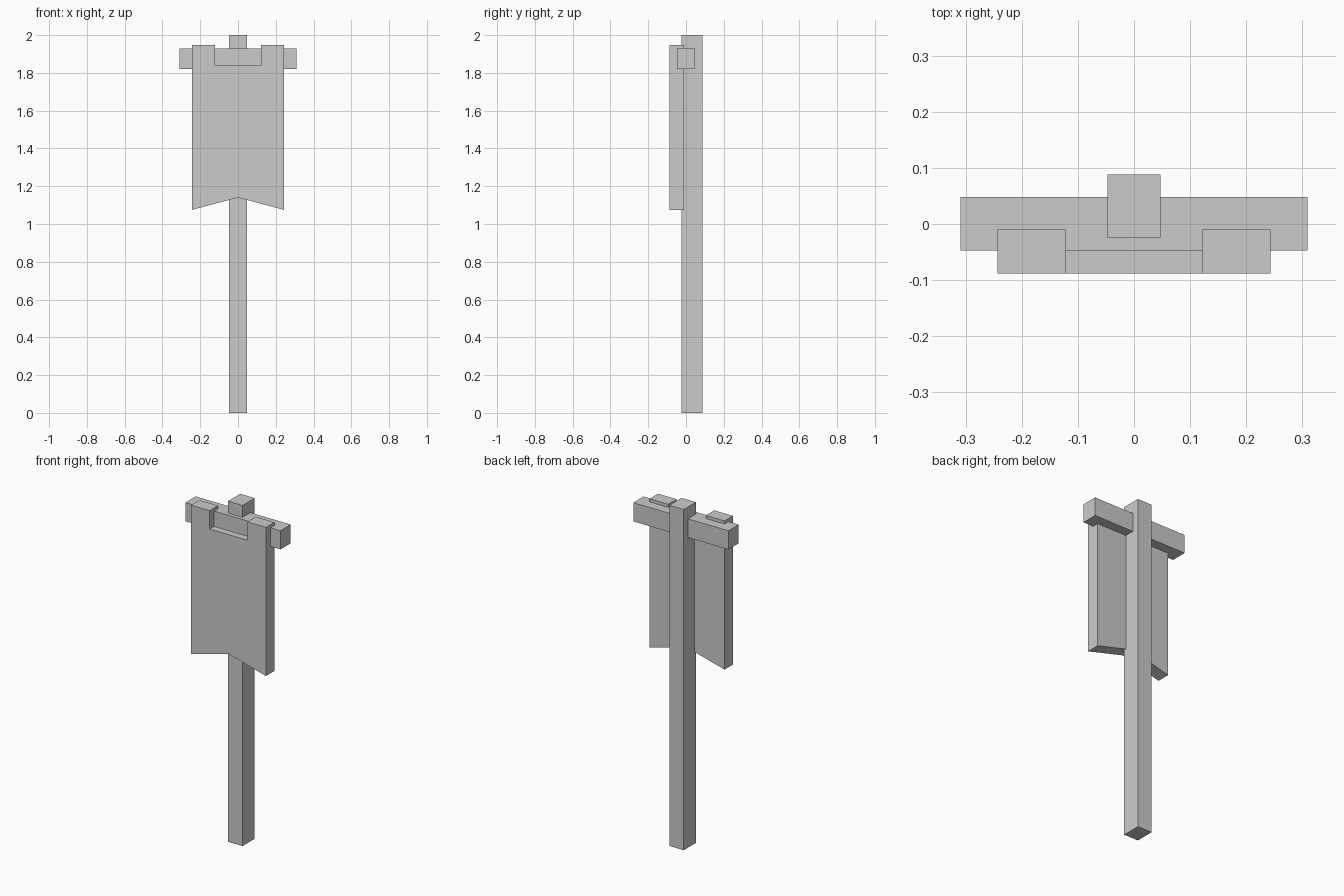
import bpy
import bmesh

cube = bpy.data.objects.get("Cube")
if cube:
    bpy.data.objects.remove(cube, do_unlink=True)

# One plain grey for every part
grey = bpy.data.materials.new("plain_grey")
grey.use_nodes = True
colour = (0.6, 0.6, 0.6, 1)
grey.diffuse_color = colour
grey.node_tree.nodes["Principled BSDF"].inputs["Base Color"].default_value = colour


def extrude_profile(name, profile, y_front, y_back):
    """Turn an (x, z) outline into a flat-shaded solid between two depths."""
    bm = bmesh.new()
    face = bm.faces.new([bm.verts.new((x, y_front, z)) for x, z in profile])
    moved = bmesh.ops.extrude_face_region(bm, geom=[face], use_keep_orig=True)
    verts = [g for g in moved["geom"] if isinstance(g, bmesh.types.BMVert)]
    bmesh.ops.translate(bm, verts=verts, vec=(0, y_back - y_front, 0))
    bmesh.ops.recalc_face_normals(bm, faces=bm.faces[:])
    mesh = bpy.data.meshes.new(name)
    bm.to_mesh(mesh)
    bm.free()
    mesh.materials.append(grey)
    obj = bpy.data.objects.new(name, mesh)
    bpy.context.collection.objects.link(obj)
    return obj


def box_profile(half_width, bottom, top):
    return [(-half_width, bottom), (half_width, bottom),
            (half_width, top), (-half_width, top)]


# Upright post and the bar across its top
extrude_profile("post", box_profile(0.047, 0, 2), -0.025, 0.088)
extrude_profile("crossbar", box_profile(0.309, 1.82, 1.93), -0.047, 0.048)

# Hanging banner: notched hem below, two hanging tabs above
right_half = [(0.243, 1.075), (0.243, 1.948), (0.122, 1.948), (0.122, 1.84)]
left_half = [(-x, z) for x, z in reversed(right_half)]
extrude_profile("banner", [(0, 1.14)] + right_half + left_half, -0.088, -0.01)
